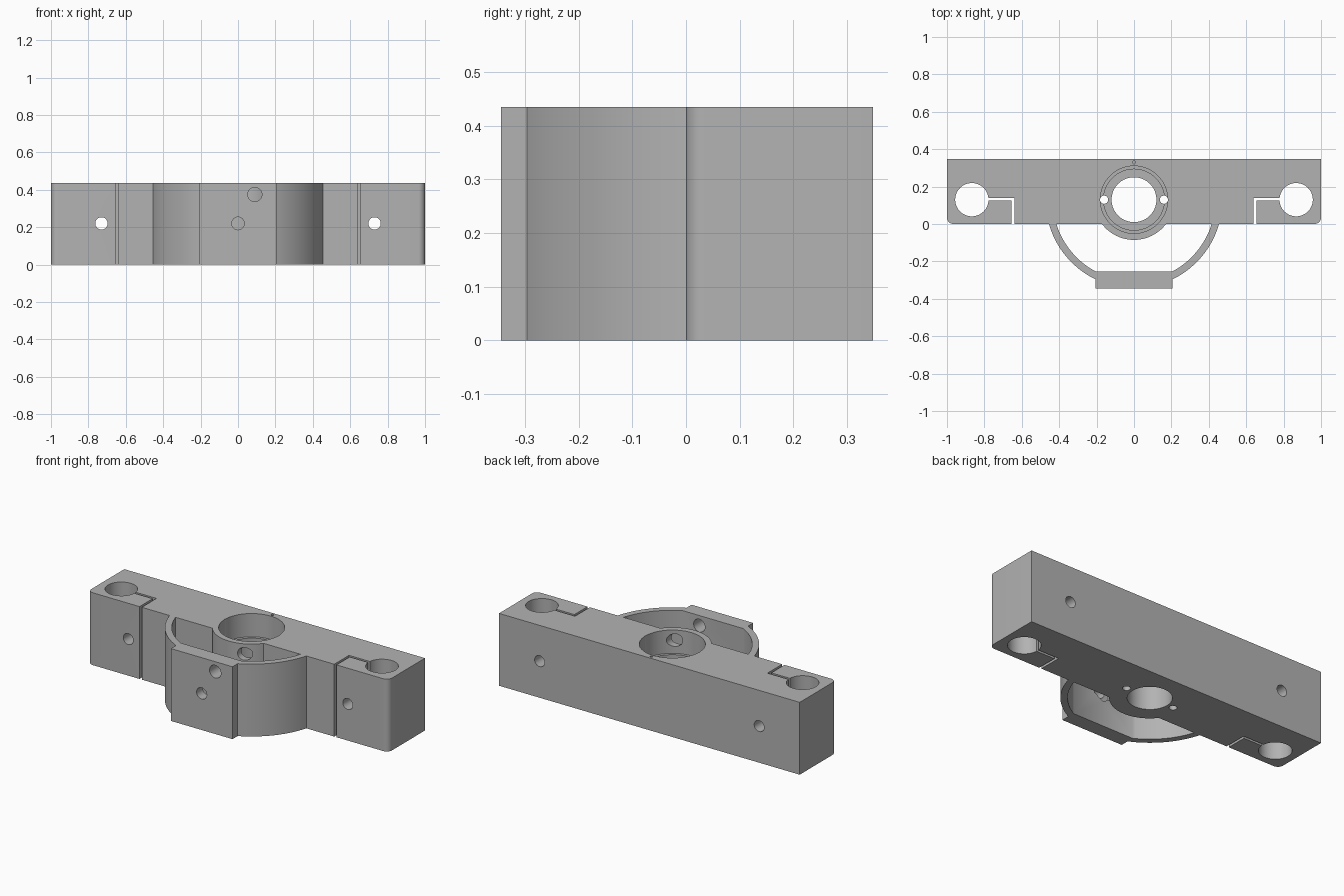
import bpy, bmesh
from math import sin, cos, pi, asin, acos, radians
from mathutils import Matrix

cube = bpy.data.objects.get("Cube")
if cube:
    bpy.data.objects.remove(cube, do_unlink=True)

HEIGHT = 0.435
BACK = 0.348
AXIS_Y = 0.13          # common axis of the bore, boss and hoop

grey = bpy.data.materials.new("plain grey")
grey.use_nodes = True
grey.diffuse_color = (0.45, 0.45, 0.45, 1)
grey.node_tree.nodes["Principled BSDF"].inputs["Base Color"].default_value = (0.45, 0.45, 0.45, 1)


def arc(cx, cy, r, start, end, steps):
    """Points along a circular arc, both ends included."""
    return [(cx + r * cos(start + (end - start) * i / steps),
             cy + r * sin(start + (end - start) * i / steps)) for i in range(steps + 1)]


def add_object(name, bm):
    bmesh.ops.recalc_face_normals(bm, faces=bm.faces[:])
    mesh = bpy.data.meshes.new(name)
    bm.to_mesh(mesh)
    bm.free()
    ob = bpy.data.objects.new(name, mesh)
    bpy.context.collection.objects.link(ob)
    return ob


def prism(name, outline, z0=0.0, z1=HEIGHT):
    """Extrude a plan outline upwards."""
    bm = bmesh.new()
    face = bm.faces.new([bm.verts.new((x, y, z0)) for x, y in outline])
    ext = bmesh.ops.extrude_face_region(bm, geom=[face])
    verts = [v for v in ext["geom"] if isinstance(v, bmesh.types.BMVert)]
    bmesh.ops.translate(bm, verts=verts, vec=(0, 0, z1 - z0))
    return add_object(name, bm)


def upright_hole(name, x, y, r, z0=-0.1, z1=HEIGHT + 0.1, sides=64):
    return prism(name, arc(x, y, r, 0, 2 * pi * (1 - 1 / sides), sides - 1), z0, z1)


def cross_hole(name, x, z, r, y0, y1, sides=32):
    """Hole running front to back."""
    bm = bmesh.new()
    bmesh.ops.create_cone(bm, cap_ends=True, segments=sides, radius1=r, radius2=r, depth=y1 - y0,
                          matrix=Matrix.Translation((x, (y0 + y1) / 2, z)) @ Matrix.Rotation(pi / 2, 4, "X"))
    return add_object(name, bm)


def cut(target, cutters):
    bpy.context.view_layer.objects.active = target
    for c in cutters:
        mod = target.modifiers.new("cut", "BOOLEAN")
        mod.operation = "DIFFERENCE"
        mod.solver = "EXACT"
        mod.object = c
        bpy.ops.object.modifier_apply(modifier=mod.name)
        bpy.data.objects.remove(c, do_unlink=True)


def finish(ob):
    ob.data.materials.clear()
    ob.data.materials.append(grey)
    for o in bpy.context.selected_objects:
        o.select_set(False)
    ob.select_set(True)
    bpy.context.view_layer.objects.active = ob
    bpy.ops.object.shade_smooth_by_angle(angle=radians(30))


# Clamp bar with rounded front corners and the boss bulging forward
CORNER, BOSS = 0.035, 0.215
a = asin(AXIS_Y / BOSS)
outline = [(1, BACK), (-1, BACK)]
outline += arc(-1 + CORNER, CORNER, CORNER, pi, 1.5 * pi, 8)
outline += arc(0, AXIS_Y, BOSS, pi + a, 2 * pi - a, 32)
outline += arc(1 - CORNER, CORNER, CORNER, 1.5 * pi, 2 * pi, 8)
bar = prism("clamp_bar", outline)

# Stepped centre bore, dowel holes, marker pit and radial port
cutters = [
    upright_hole("bore", 0, AXIS_Y, 0.12),
    upright_hole("bore_step", 0, AXIS_Y, 0.163, z0=0.27),
    upright_hole("counterbore", 0, AXIS_Y, 0.18, z0=0.295),
    upright_hole("marker_pit", 0, 0.329, 0.008, z0=0.38, sides=16),
    cross_hole("port", 0.09, 0.375, 0.038, -0.2, AXIS_Y),
]
for s in (-1, 1):
    cutters.append(upright_hole("dowel_hole", s * 0.16, AXIS_Y, 0.022, sides=24))
    # Rod hole with its L-shaped clamping slit and screw hole
    cutters.append(upright_hole("rod_hole", s * 0.867, AXIS_Y, 0.089))
    slit = [(0.82, 0.125), (0.655, 0.125), (0.655, -0.1), (0.64, -0.1), (0.64, 0.14), (0.82, 0.14)]
    cutters.append(prism("slit", [(s * x, y) for x, y in slit], -0.1, HEIGHT + 0.1))
    cutters.append(cross_hole("screw_hole", s * 0.73, 0.22, 0.033, -0.1, 0.5))
cut(bar, cutters)
finish(bar)

# Front hoop: two curved arms joined by a flat pad
OUTER, INNER, PAD_X, PAD_FRONT, PAD_BACK = 0.473, 0.435, 0.205, -0.345, -0.255
outer_arm = arc(0, AXIS_Y, OUTER, -asin(AXIS_Y / OUTER), -acos(PAD_X / OUTER), 20)
inner_arm = arc(0, AXIS_Y, INNER, -asin((AXIS_Y - PAD_BACK) / INNER), -asin(AXIS_Y / INNER), 20)
half = inner_arm + outer_arm + [(PAD_X, PAD_FRONT)]
hoop = prism("front_hoop", half + [(-x, y) for x, y in reversed(half)])

# Screw hole with nut pocket, and the matching port through the pad
cut(hoop, [
    cross_hole("pad_screw_hole", 0, 0.22, 0.034, -0.5, -0.2),
    cross_hole("nut_pocket", 0, 0.22, 0.07, PAD_BACK - 0.03, -0.2, sides=6),
    cross_hole("pad_port", 0.09, 0.375, 0.038, -0.5, -0.2),
])
finish(hoop)
